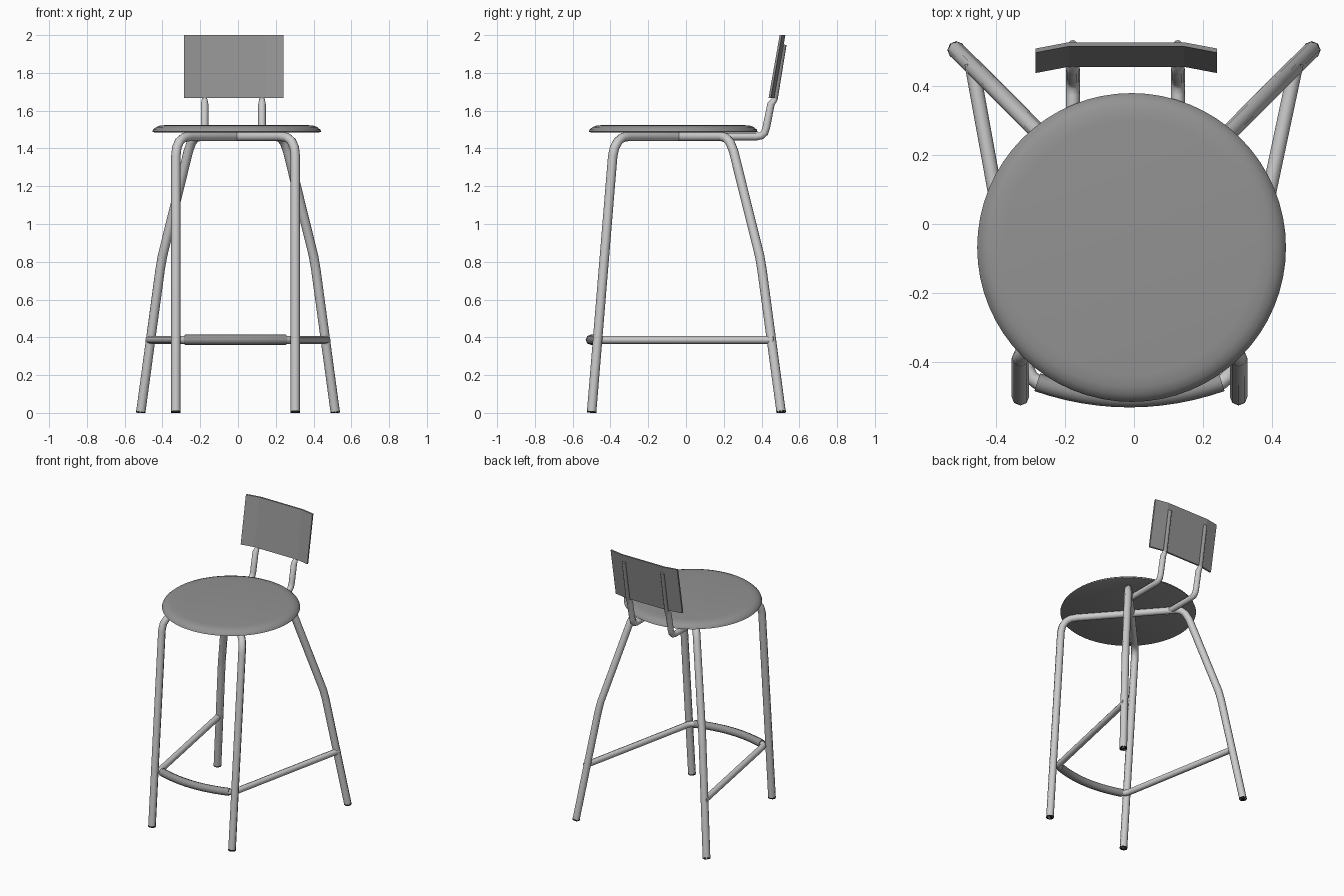
import bpy, bmesh, math

if "Cube" in bpy.data.objects:
    bpy.data.objects.remove(bpy.data.objects["Cube"])


def material(name, v):
    m = bpy.data.materials.new(name)
    m.diffuse_color = (v, v, v, 1)
    m.use_nodes = True
    m.node_tree.nodes["Principled BSDF"].inputs["Base Color"].default_value = m.diffuse_color
    return m


dark = material("dark_grey", 0.29)
black = material("black", 0.01)


def add(name, me, angle, mat=None):
    bm = bmesh.new()
    bm.from_mesh(me)
    bmesh.ops.recalc_face_normals(bm, faces=bm.faces)
    bm.to_mesh(me)
    bm.free()
    ob = bpy.data.objects.new(name, me)
    bpy.context.collection.objects.link(ob)
    me.materials.clear()
    if mat:
        me.materials.append(mat)
    bpy.ops.object.select_all(action='DESELECT')
    ob.select_set(True)
    bpy.context.view_layer.objects.active = ob
    if angle:
        bpy.ops.object.shade_smooth_by_angle(angle=math.radians(angle))
    else:
        bpy.ops.object.shade_flat()
    return ob


def tube(name, pts, r, radii=None, res=2, angle=50, mat=None):
    """Capped round tube along a list of points, as a mesh."""
    cu = bpy.data.curves.new(name + "_path", 'CURVE')
    cu.dimensions = '3D'
    cu.bevel_depth = r
    cu.bevel_resolution = res
    cu.use_fill_caps = True
    sp = cu.splines.new('POLY')
    sp.points.add(len(pts) - 1)
    for i, p in enumerate(pts):
        sp.points[i].co = (*p, 1)
        sp.points[i].radius = radii[i] if radii else 1
    tmp = bpy.data.objects.new(name + "_path", cu)
    bpy.context.collection.objects.link(tmp)
    bpy.context.view_layer.update()
    dg = bpy.context.evaluated_depsgraph_get()
    me = bpy.data.meshes.new_from_object(tmp.evaluated_get(dg))
    bpy.data.objects.remove(tmp)
    for v in me.vertices:
        v.co.z = max(v.co.z, 0)
    bm = bmesh.new()
    bm.from_mesh(me)
    bmesh.ops.remove_doubles(bm, verts=bm.verts, dist=1e-5)
    bm.to_mesh(me)
    bm.free()
    return add(name, me, angle, mat)


# Seat: rounded disc turned from a profile
profile = [(0, 1.487), (0.437, 1.485), (0.447, 1.489), (0.443, 1.499),
           (0.427, 1.513), (0.405, 1.521), (0.37, 1.524), (0, 1.525)]
bm = bmesh.new()
vs = [bm.verts.new((r, 0, z)) for r, z in profile]
es = [bm.edges.new(e) for e in zip(vs, vs[1:])]
bmesh.ops.spin(bm, geom=vs + es, axis=(0, 0, 1), cent=(0, 0, 0),
               angle=2 * math.pi, steps=64, use_duplicate=False)
bmesh.ops.remove_doubles(bm, verts=bm.verts, dist=1e-4)
me = bpy.data.meshes.new("seat")
bm.to_mesh(me)
bm.free()
add("seat", me, 40, dark).location = (-0.007, -0.068, 0)

# Crossed leg frames: front leg, bend, under-seat bar, bend, back leg
front = [(0.316, -0.5, 0), (0.316, -0.388, 1.36), (0.311, -0.378, 1.405),
         (0.297, -0.36, 1.438), (0.275, -0.338, 1.457), (0.245, -0.308, 1.463)]
back = [(0.205, 0.19, 1.463), (0.228, 0.214, 1.454), (0.246, 0.233, 1.432),
        (0.263, 0.252, 1.385), (0.4, 0.39, 0.83), (0.412, 0.402, 0.76),
        (0.515, 0.504, 0)]
for side, label in ((1, "front_left_to_back_right"), (-1, "front_right_to_back_left")):
    path = [(-side * x - 0.013, y, z) for x, y, z in front]
    path += [(side * x, y, z) for x, y, z in back]
    tube("leg_frame_" + label, path, 0.025)
    # Black glides closing the leg ends
    for end, (a, b) in (("front", path[:2]), ("back", path[:-3:-1])):
        top = [p + (q - p) * 0.01 / b[2] for p, q in zip(a, b)]
        tube(f"foot_{end}_{label}", [a, top], 0.0255, mat=black)

# Footrest: U-shaped rail with a thicker curved grip at the front
cx, zf = -0.013, 0.387
arc = [(cx + 0.267 * t, -0.504 + 0.046 * t * t, zf) for t in [i / 6 - 1 for i in range(13)]]
left = [(-0.47, 0.465, zf), (-0.315, -0.39, zf), (-0.31, -0.42, zf), (-0.298, -0.443, zf)]
right = [(2 * cx - x if i else 0.47, y, z) for i, (x, y, z) in enumerate(left)][::-1]
tube("footrest_rail", left + arc + right, 0.021)
tube("footrest_grip", arc, 0.027, mat=dark)

# Backrest supports, with slim dark upper parts behind the panel
for x, label in ((-0.177, "left"), (0.127, "right")):
    yz = [(0.12, 1.463), (0.375, 1.463), (0.4, 1.468), (0.416, 1.483), (0.425, 1.51),
          (0.45, 1.635), (0.473, 1.664)]
    tube("backrest_support_" + label, [(x, y, z) for y, z in yz], 0.02,
         [1] * 6 + [0.7], res=4)
    tube("backrest_bracket_" + label, [(x, 0.471, 1.655), (x, 0.519, 1.95)], 0.0135,
         res=4, mat=dark)

# Backrest: thin leaning panel with its ends angled forward
outline = [(-0.285, 0.437), (-0.19, 0.455), (0.145, 0.455), (0.24, 0.437)]
outline += [(x, y + 0.012) for x, y in outline[::-1]]
bm = bmesh.new()
lo, hi = [[bm.verts.new((x, y + lean, z)) for x, y in outline]
          for z, lean in ((1.667, 0), (2.0, 0.059))]
for i in range(8):
    j = (i + 1) % 8
    bm.faces.new((lo[i], lo[j], hi[j], hi[i]))
for i in range(3):
    for row in (lo, hi):
        bm.faces.new((row[i], row[i + 1], row[6 - i], row[7 - i]))
me = bpy.data.meshes.new("backrest")
bm.to_mesh(me)
bm.free()
add("backrest", me, 0, dark)
